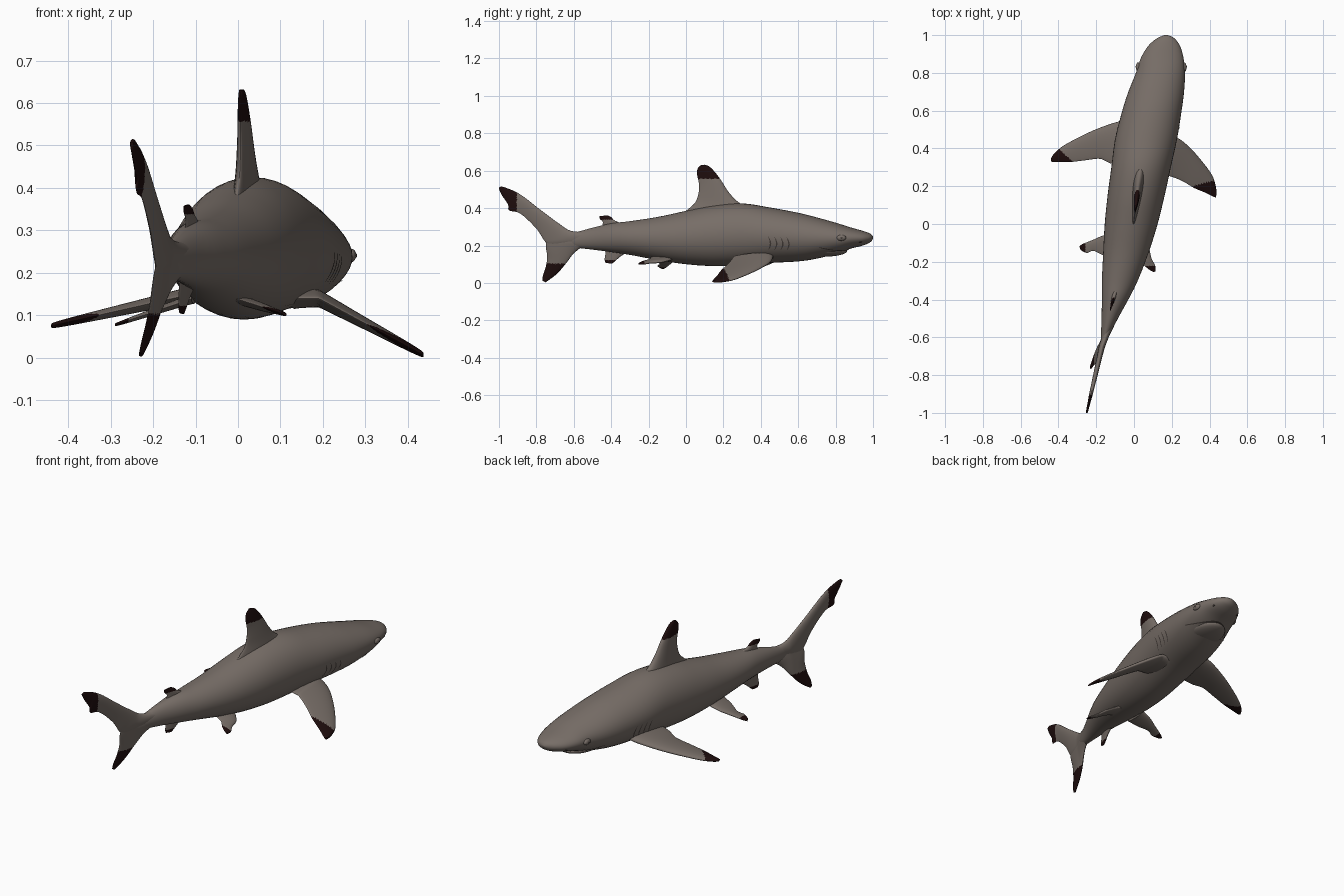
import bpy, bmesh, math
from mathutils import Vector, Matrix

if "Cube" in bpy.data.objects:
    bpy.data.objects.remove(bpy.data.objects["Cube"])


def material(name, rgb):
    m = bpy.data.materials.new(name)
    m.diffuse_color = (*rgb, 1)
    m.use_nodes = True
    m.node_tree.nodes["Principled BSDF"].inputs["Base Color"].default_value = m.diffuse_color
    return m


GREY = material("grey_skin", (0.185, 0.155, 0.136))
DARK = material("dark_fin_tip", (0.013, 0.004, 0.004))
SLIT = material("slit_shadow", (0.06, 0.048, 0.042))


def finish(name, bm, mats, angle=60):
    bmesh.ops.recalc_face_normals(bm, faces=bm.faces[:])
    me = bpy.data.meshes.new(name)
    bm.to_mesh(me)
    bm.free()
    ob = bpy.data.objects.new(name, me)
    bpy.context.collection.objects.link(ob)
    for m in mats:
        me.materials.append(m)
    bpy.ops.object.select_all(action='DESELECT')
    ob.select_set(True)
    bpy.context.view_layer.objects.active = ob
    bpy.ops.object.shade_smooth_by_angle(angle=math.radians(angle))
    return ob


def smooth_rows(rows, steps):
    """Catmull-Rom interpolation of rows of numbers."""
    out = []
    for i in range(len(rows) - 1):
        p0, p1 = rows[max(i - 1, 0)], rows[i]
        p2, p3 = rows[i + 1], rows[min(i + 2, len(rows) - 1)]
        for s in range(steps):
            t = s / steps
            out.append([0.5 * (2 * b + (c - a) * t + (2 * a - 5 * b + 4 * c - d) * t * t
                               + (3 * b - a - 3 * c + d) * t ** 3)
                        for a, b, c, d in zip(p0, p1, p2, p3)])
    return out + [list(rows[-1])]


def loft(loops):
    """Closed rings joined in order, capped at both ends."""
    bm = bmesh.new()
    rings = [[bm.verts.new(p) for p in loop] for loop in loops]
    n = len(rings[0])
    for a, b in zip(rings, rings[1:]):
        for k in range(n):
            bm.faces.new((a[k], a[(k + 1) % n], b[(k + 1) % n], b[k]))
    bm.faces.new(rings[0])
    bm.faces.new(rings[-1])
    return bm


# Body sections: y, left x, right x, top z, bottom z
BODY = [
    (-0.64, -0.176, -0.158, .265, .20), (-0.60, -0.175, -0.135, .268, .19),
    (-0.50, -0.172, -0.085, .295, .178), (-0.40, -0.17, -0.03, .318, .165),
    (-0.30, -0.17, 0.02, .33, .15), (-0.15, -0.163, 0.078, .353, .122),
    (0.0, -0.155, 0.125, .385, .10), (0.15, -0.14, 0.162, .415, .09),
    (0.30, -0.12, 0.195, .425, .095), (0.45, -0.10, 0.228, .403, .107),
    (0.60, -0.062, 0.252, .375, .115), (0.70, -0.03, 0.265, .35, .13),
    (0.80, 0.01, 0.27, .322, .155), (0.88, 0.037, 0.262, .297, .183),
    (0.94, 0.073, 0.245, .28, .198), (0.975, 0.11, 0.222, .268, .212),
    (0.992, 0.14, 0.20, .258, .224), (1.0, 0.162, 0.178, .247, .238),
]
SECTIONS = smooth_rows(BODY, 5)


def section(y):
    for a, b in zip(SECTIONS, SECTIONS[1:]):
        if a[0] <= y <= b[0]:
            t = (y - a[0]) / (b[0] - a[0])
            return [p + (q - p) * t for p, q in zip(a, b)]
    return SECTIONS[0] if y < 0 else SECTIONS[-1]


def skin(y, ang, out=0.0, sec=None):
    """Point on the body surface; angle 0 is +x, 90 degrees is up."""
    y, l, r, t, b = sec or section(y)
    return Vector(((l + r) / 2 + ((r - l) / 2 + out) * math.cos(ang), y,
                   (t + b) / 2 + ((t - b) / 2 + out) * math.sin(ang)))


def centre_x(y):
    s = section(y)
    return (s[1] + s[2]) / 2


N = 40
finish("body", loft([[skin(0, 2 * math.pi * k / N, 0, s) for k in range(N)]
                     for s in SECTIONS]), [GREY])

# Lower jaw
bm = bmesh.new()
bmesh.ops.create_uvsphere(bm, u_segments=28, v_segments=14, radius=1)
bm.transform(Matrix.Translation((centre_x(0.74), 0.735, 0.172))
             @ Matrix.Rotation(-0.2, 4, 'Z') @ Matrix.Diagonal((0.092, 0.13, 0.032, 1)))
finish("lower_jaw", bm, [GREY])


def ribbon(name, pairs, mat):
    bm = bmesh.new()
    vs = [[bm.verts.new(p) for p in pair] for pair in pairs]
    for a, b in zip(vs, vs[1:]):
        bm.faces.new((a[0], a[1], b[1], b[0]))
    finish(name, bm, [mat])


# Mouth crease under the snout
mouth = []
for i in range(25):
    t = i / 12 - 1
    y, ang = 0.872 - 0.15 * t * t, math.radians(-90 + 62 * t)
    mouth.append((skin(y, ang, 0.002), skin(y - 0.012, ang, 0.002)))
ribbon("mouth_crease", mouth, SLIT)

# Gill slits, eyes and nostrils on both sides
for side, label in ((1, "right"), (-1, "left")):
    for g in range(4):
        pairs = []
        for i in range(7):
            ang = math.radians(-32 + 29 * i / 6)
            if side < 0:
                ang = math.pi - ang
            y = 0.44 + 0.033 * g + 0.012 * math.sin(math.pi * i / 6)
            w = 0.001 + 0.003 * math.sin(math.pi * i / 6)
            pairs.append((skin(y - w, ang, 0.002), skin(y + w, ang, 0.002)))
        ribbon(f"{label}_gill_slit_{g + 1}", pairs, SLIT)
    a = 0.03 if side > 0 else math.pi - 0.03
    for name, y, size, mat in (("eye_ridge", 0.83, (.012, .026, .016), GREY),
                               ("eye", 0.832, (.0145, .01, .009), SLIT),
                               ("nostril", 0.93, (.004, .012, .005), SLIT)):
        bm = bmesh.new()
        bmesh.ops.create_uvsphere(bm, u_segments=16, v_segments=8, radius=1)
        ang = a if name != "nostril" else -0.5 if side > 0 else math.pi + 0.5
        bm.transform(Matrix.Translation(skin(y, ang, -0.002)) @ Matrix.Diagonal((*size, 1)))
        finish(f"{label}_{name}", bm, [mat])


def fin(name, rows, place, across, thick, is_tip):
    """Rows run root to tip: leading a, b, trailing a, b in the fin's own plane."""
    rows = smooth_rows(rows, 12)
    across = Vector(across)
    n, loops, flags = 32, [], []
    for i, (a0, b0, a1, b1) in enumerate(rows):
        th = thick[0] + (thick[1] - thick[0]) * (i / (len(rows) - 1)) ** 0.7
        loop = []
        for k in range(n):
            ang = 2 * math.pi * k / n
            c = (1 - math.cos(ang)) / 2
            a, b = a0 + (a1 - a0) * c, b0 + (b1 - b0) * c
            loop.append(Vector(place(a, b)) + across * (th / 2 * math.sin(ang) * (1.2 - 0.7 * c)))
            flags.append((a, b))
        loops.append(loop)
    bm = loft(loops)
    bm.verts.index_update()
    for f in bm.faces:
        pts = [flags[v.index] for v in f.verts]
        if is_tip(sum(p[0] for p in pts) / len(pts), sum(p[1] for p in pts) / len(pts)):
            f.material_index = 1
    finish(name, bm, [GREY, DARK])


UPRIGHT, FLAT = (1, 0, 0), (0, 0, 1)

# Upright fins, drawn in y and z
fin("dorsal_fin", [(.33, .40, -.02, .37), (.27, .44, .045, .425), (.225, .49, .066, .475),
                   (.19, .545, .07, .525), (.155, .592, .06, .575), (.125, .622, .062, .61),
                   (.10, .632, .08, .63)],
    lambda y, z: (centre_x(y) * .7 + .008, y, z), UPRIGHT, (.07, .012), lambda y, z: z > .557)
fin("second_dorsal_fin", [(-.32, .31, -.45, .295), (-.38, .333, -.445, .325),
                          (-.40, .352, -.46, .342), (-.42, .361, -.462, .357)],
    lambda y, z: (centre_x(y) - .01, y, z), UPRIGHT, (.03, .008), lambda y, z: z > .338)
fin("anal_fin", [(-.30, .17, -.43, .185), (-.345, .145, -.43, .16),
                 (-.375, .12, -.435, .125), (-.395, .103, -.43, .107)],
    lambda y, z: (centre_x(y) - .03, y, z), UPRIGHT, (.03, .008), lambda y, z: z < .122)


def tail_place(y, z):
    x = -.17 + (y + .65) * .23 if y < -.65 else -.17 + (y + .65) * .36
    return (x - max(0, .22 - z) * .16, y, z)


fin("upper_tail_lobe", [(-.55, .272, -.56, .20), (-.62, .28, -.70, .19), (-.68, .318, -.75, .217),
                        (-.78, .392, -.80, .29), (-.86, .455, -.885, .37),
                        (-.91, .487, -.945, .388), (-.945, .502, -.952, .42),
                        (-.985, .515, -.985, .47), (-1.0, .508, -.998, .498)],
    tail_place, UPRIGHT, (.045, .01), lambda y, z: y < -.905)
fin("lower_tail_lobe", [(-.56, .19, -.58, .26), (-.60, .158, -.69, .27), (-.635, .113, -.747, .215),
                        (-.67, .07, -.742, .14), (-.70, .04, -.75, .085),
                        (-.735, .014, -.765, .04), (-.752, .003, -.767, .012)],
    tail_place, UPRIGHT, (.04, .01), lambda y, z: z < .103)

# Paired fins, drawn in x and y, swept by the bend of the body
fin("right_pectoral_fin", [(.14, .47, .12, .27), (.23, .455, .20, .25), (.30, .40, .26, .225),
                           (.37, .32, .32, .19), (.415, .255, .38, .165),
                           (.433, .20, .42, .145), (.437, .16, .433, .14)],
    lambda x, y: (x, y, .14 - max(0, x - .19) * .54), FLAT, (.055, .012),
    lambda x, y: x > .3 and y < .197 + .26 * (x - .3))
fin("left_pectoral_fin", [(-.02, .55, -.03, .31), (-.09, .54, -.12, .32), (-.20, .502, -.18, .345),
                          (-.30, .455, -.26, .337), (-.38, .41, -.34, .328),
                          (-.425, .37, -.41, .328), (-.44, .345, -.437, .328)],
    lambda x, y: (x, y, .145 + (x + .13) * .225), FLAT, (.055, .012),
    lambda x, y: x < -.325 - (y - .33) * 1.07)
fin("right_pelvic_fin", [(.02, -.06, -.03, -.18), (.075, -.12, .03, -.195), (.092, -.18, .06, -.225),
                         (.112, -.22, .085, -.245), (.114, -.25, .105, -.255)],
    lambda x, y: (x, y, .138 - max(0, x) * .32), FLAT, (.03, .008), lambda x, y: y < -.222)
fin("left_pelvic_fin", [(-.10, -.05, -.11, -.18), (-.16, -.06, -.165, -.165),
                        (-.22, -.085, -.215, -.142), (-.27, -.105, -.25, -.153),
                        (-.29, -.118, -.282, -.138)],
    lambda x, y: (x, y, .135 + (x + .12) * .34), FLAT, (.03, .008), lambda x, y: x < -.258)
